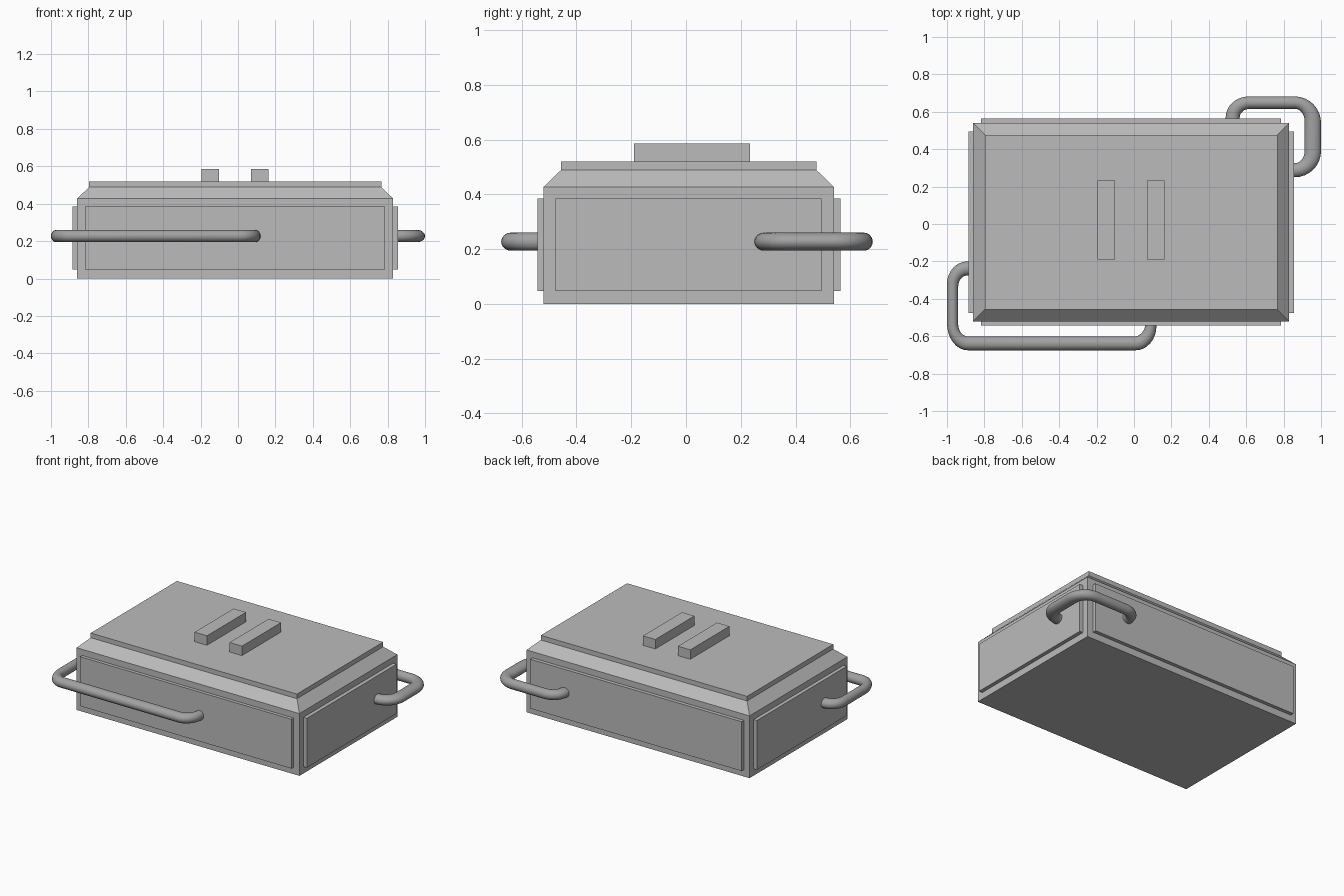
import bpy, bmesh, math
from mathutils import Vector

if "Cube" in bpy.data.objects:
    bpy.data.objects.remove(bpy.data.objects["Cube"])

def material(name, v):
    m = bpy.data.materials.new(name)
    m.diffuse_color = (v, v, v, 1)
    m.use_nodes = True
    m.node_tree.nodes["Principled BSDF"].inputs["Base Color"].default_value = m.diffuse_color
    return m

grey = material("grey", 0.5)
handle_grey = material("handle grey", 0.36)

def finish(bm, name, mat):
    bmesh.ops.recalc_face_normals(bm, faces=bm.faces)
    me = bpy.data.meshes.new(name)
    bm.to_mesh(me)
    bm.free()
    me.materials.append(mat)
    ob = bpy.data.objects.new(name, me)
    bpy.context.collection.objects.link(ob)
    return ob

def loft(name, rings, mat):
    """Closed skin through a list of equal-length point rings."""
    bm = bmesh.new()
    vs = [[bm.verts.new(p) for p in r] for r in rings]
    n = len(vs[0])
    for a, b in zip(vs, vs[1:]):
        for i in range(n):
            j = (i + 1) % n
            bm.faces.new((a[i], a[j], b[j], b[i]))
    bm.faces.new(vs[0])
    bm.faces.new(vs[-1])
    return finish(bm, name, mat)

def rect(x0, x1, y0, y1, z):
    return [(x0, y0, z), (x1, y0, z), (x1, y1, z), (x0, y1, z)]

def box(name, x0, x1, y0, y1, z0, z1):
    return loft(name, [rect(x0, x1, y0, y1, z0), rect(x0, x1, y0, y1, z1)], grey)

# Case with sloped shoulder and raised lid
X0, X1, Y0, Y1, S = -0.86, 0.83, -0.52, 0.54, 0.063
case = [rect(X0 + i, X1 - i, Y0 + i, Y1 - i, z)
        for i, z in ((0, 0), (0, 0.427), (S, 0.488), (S, 0.52))]
loft("case", case, grey)

# Raised side panels
PZ = (0.047, 0.385)
box("front_panel", -0.818, 0.786, -0.543, Y0 + 0.01, *PZ)
box("back_panel", -0.818, 0.786, Y1 - 0.01, 0.565, *PZ)
box("left_panel", -0.885, X0 + 0.01, -0.477, 0.495, *PZ)
box("right_panel", X1 - 0.01, 0.856, -0.477, 0.495, *PZ)

# Lid bars
for side, x in (("left", -0.196), ("right", 0.069)):
    box(side + "_lid_bar", x, x + 0.094, -0.19, 0.233, 0.51, 0.585)

# Bent tube handles, each swept between an inner and an outer rounded edge
def rounded(start, bends, end, steps=8):
    pts = [Vector(start)]
    for a, c, b in bends:
        a, c, b = Vector(a), Vector(c), Vector(b)
        for k in range(steps + 1):
            t = k / steps * math.pi / 2
            pts.append(c + (a - c) * (1 - math.sin(t)) + (b - c) * (1 - math.cos(t)))
    return pts + [Vector(end)]

def handle(name, outer, inner, z=0.227, h=0.033, sides=24):
    rings = []
    for o, i in zip(outer, inner):
        c, r = (o + i) / 2, (o - i) / 2
        ring = []
        for k in range(sides):
            a = 2 * math.pi * k / sides
            p = c + r * math.cos(a)
            ring.append((p.x, p.y, z + h * math.sin(a)))
        rings.append(ring)
    ob = loft(name, rings, handle_grey)
    bpy.context.view_layer.objects.active = ob
    ob.select_set(True)
    bpy.ops.object.shade_smooth_by_angle(angle=math.radians(40))
    ob.select_set(False)

handle("front_left_handle",
       rounded((0.122, -0.53),
               [((0.12, -0.545), (0.12, -0.675), (0.01, -0.675)),
                ((-0.89, -0.675), (-1, -0.675), (-1, -0.53)),
                ((-1, -0.32), (-1, -0.2), (-0.89, -0.2))], (-0.87, -0.2)),
       rounded((0.062, -0.53),
               [((0.06, -0.545), (0.05, -0.602), (0, -0.602)),
                ((-0.885, -0.602), (-0.94, -0.602), (-0.94, -0.535)),
                ((-0.94, -0.335), (-0.94, -0.275), (-0.89, -0.275))], (-0.87, -0.275)))
handle("back_right_handle",
       rounded((0.49, 0.55),
               [((0.49, 0.57), (0.49, 0.682), (0.615, 0.682)),
                ((0.86, 0.682), (1, 0.682), (1, 0.54)),
                ((1, 0.39), (1, 0.25), (0.86, 0.25))], (0.84, 0.25)),
       rounded((0.565, 0.55),
               [((0.565, 0.57), (0.565, 0.616), (0.62, 0.616)),
                ((0.86, 0.616), (0.912, 0.616), (0.912, 0.55)),
                ((0.912, 0.39), (0.912, 0.325), (0.86, 0.325))], (0.84, 0.325)))
